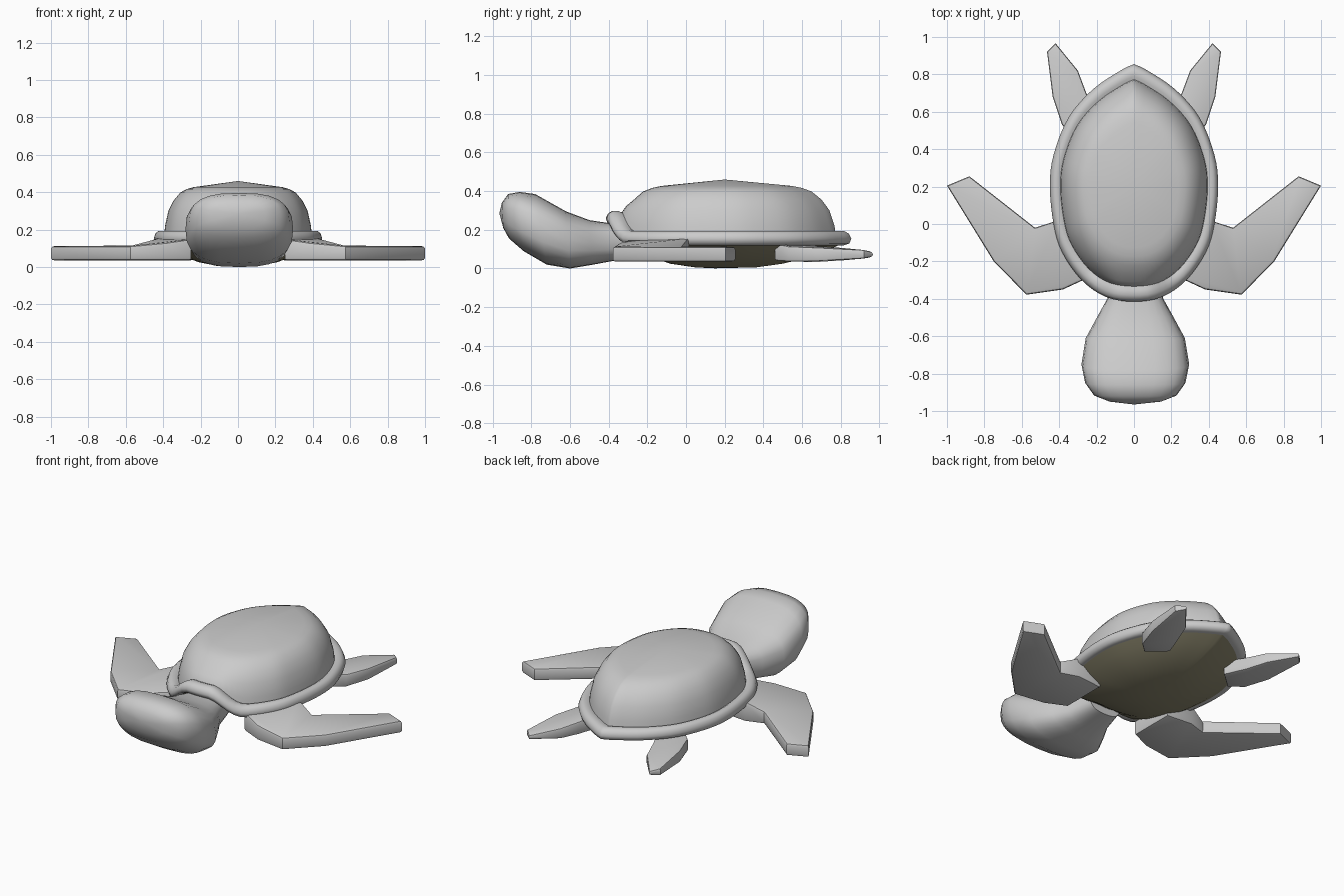
import bpy, bmesh, math
from mathutils import Vector

if "Cube" in bpy.data.objects:
    bpy.data.objects.remove(bpy.data.objects["Cube"])


def material(name, rgb):
    m = bpy.data.materials.new(name)
    m.diffuse_color = (*rgb, 1)
    m.use_nodes = True
    m.node_tree.nodes["Principled BSDF"].inputs["Base Color"].default_value = m.diffuse_color
    return m


GREY = material("soft grey", (0.6, 0.6, 0.6))
OLIVE = material("belly olive", (0.27, 0.25, 0.16))


def finish(bm, name, mat, angle=55):
    bmesh.ops.recalc_face_normals(bm, faces=bm.faces)
    me = bpy.data.meshes.new(name)
    bm.to_mesh(me)
    bm.free()
    me.materials.append(mat)
    ob = bpy.data.objects.new(name, me)
    bpy.context.collection.objects.link(ob)
    bpy.ops.object.select_all(action='DESELECT')
    ob.select_set(True)
    bpy.context.view_layer.objects.active = ob
    bpy.ops.object.shade_smooth_by_angle(angle=math.radians(angle))
    return ob


def loft(name, rings, mat, start=None, end=None, closed=False):
    """Skin closed rings of points; start and end are optional cap points."""
    bm = bmesh.new()
    vs = [[bm.verts.new(p) for p in r] for r in rings]
    n = len(vs[0])
    pairs = list(zip(vs, vs[1:])) + ([(vs[-1], vs[0])] if closed else [])
    for a, b in pairs:
        for i in range(n):
            j = (i + 1) % n
            bm.faces.new((a[i], a[j], b[j], b[i]))
    for cap, ring in ((start, vs[0]), (end, vs[-1])):
        if cap:
            c = bm.verts.new(cap)
            for i in range(n):
                bm.faces.new((ring[i], ring[(i + 1) % n], c))
    return finish(bm, name, mat)


# Shell outline: right half from pointed tail to rounded front
half = [(0, .855), (.07, .822), (.22, .72), (.35, .57), (.43, .37), (.45, .2),
        (.43, 0), (.385, -.15), (.28, -.3), (.15, -.39), (0, -.415)]


def smooth_half(pts, steps=4):
    p = [Vector(q) for q in pts]
    p = [p[0] * 2 - p[1]] + p + [Vector((-p[-2].x, p[-2].y))]
    out = []
    for a, b, c, d in zip(p, p[1:], p[2:], p[3:]):
        for k in range(steps):
            t = k / steps
            out.append(b + (c - a) * t / 2 + (2 * a - 5 * b + 4 * c - d) * t * t / 2
                       + (3 * b - a - 3 * c + d) * t ** 3 / 2)
    return out + [p[-2]]


right = smooth_half(half)
outline = right + [Vector((-q.x, q.y)) for q in right[-2:0:-1]]
MID = 0.2


def shell_ring(s, z, lift=1.0):
    """Outline scaled about the shell centre, arched upward over the neck."""
    pts = []
    for q in outline:
        t = min(1, max(0, (0.27 - abs(q.x)) / 0.2)) if q.y < 0 else 0
        up = 0.105 * t * t * (3 - 2 * t)
        pts.append((q.x * s, MID + (q.y - MID) * s, z + up * lift))
    return pts


# Domed upper shell
dome = [(1, .16), (.985, .22), (.94, .3), (.87, .355), (.78, .398), (.69, .417), (.6, .427)]
loft("upper_shell", [shell_ring(s * .88, z, max(0, 1 - (z - .16) / .18)) for s, z in dome],
     GREY, end=(0, MID, .46))

# Rounded rim
rim = [(.85, .18), (.9, .192), (.945, .193), (.98, .18), (1, .155), (.985, .13), (.94, .12), (.85, .125)]
loft("shell_rim", [shell_ring(s, z) for s, z in rim], GREY, closed=True)

# Belly
belly = [(.93, .13, 1), (.8, .09, .4), (.63, .052, .1), (.46, .025, 0), (.25, .006, 0)]
loft("belly", [shell_ring(*b) for b in belly], OLIVE, end=(0, MID - .05, .001))

# Head and neck: (y top, y bottom, z top, z bottom, half width)
sections = [(-.25, -.25, .22, .06, .11), (-.40, -.40, .235, .035, .15),
            (-.50, -.48, .25, .02, .2), (-.62, -.60, .295, .0, .265),
            (-.78, -.72, .385, .02, .288), (-.86, -.84, .396, .09, .268),
            (-.92, -.915, .385, .155, .22), (-.952, -.945, .34, .21, .14)]


def head_ring(yt, yb, zt, zb, w, n=24):
    pts = []
    for i in range(n):
        a = 2 * math.pi * i / n
        c, s = math.cos(a), math.sin(a)
        c, s = (math.copysign(abs(v) ** 0.74, v) for v in (c, s))
        t = (s + 1) / 2
        pts.append((w * c + 0.007, yb + (yt - yb) * t, zb + (zt - zb) * t))
    return pts


loft("head", [head_ring(*s) for s in sections], GREY, start=(0, -.25, .13), end=(0, -.965, .285))


# Flippers: points are (x, y, z bottom, z top); the root meets the blade between points i and j
def flipper(name, pts, side, bevel, i, j):
    bm = bmesh.new()
    lo = [bm.verts.new((x * side, y, a)) for x, y, a, b in pts]
    hi = [bm.verts.new((x * side, y, b)) for x, y, a, b in pts]
    for v in (lo, hi):
        bm.faces.new(v[i:j + 1])
        bm.faces.new(v[j:] + v[:i + 1])
    n = len(pts)
    rims = []
    for k in range(n):
        m = (k + 1) % n
        bm.faces.new((lo[k], lo[m], hi[m], hi[k]))
        rims += [bm.edges.get((v[k], v[m])) for v in (lo, hi)]
    bmesh.ops.recalc_face_normals(bm, faces=bm.faces)
    bmesh.ops.bevel(bm, geom=rims, offset=bevel, segments=2, profile=.5, affect='EDGES')
    finish(bm, name, GREY, 40)


front = [(1, .205, .035, .112), (.88, .255, .035, .112), (.53, -.02, .035, .115),
         (.42, .015, .035, .165), (.25, .0, .035, .165), (.25, -.29, .035, .15),
         (.38, -.35, .035, .13), (.575, -.378, .035, .112), (.75, -.2, .035, .112)]
rear = [(.42, .967, .06, .085), (.465, .92, .05, .098), (.435, .68, .035, .11),
        (.385, .53, .035, .115), (.31, .46, .04, .13), (.2, .56, .04, .13),
        (.255, .70, .035, .115), (.3, .82, .04, .108)]
for side, label in ((1, "right"), (-1, "left")):
    flipper("front_flipper_" + label, front, side, .014, 2, 7)
    flipper("rear_flipper_" + label, rear, side, .012, 3, 6)
